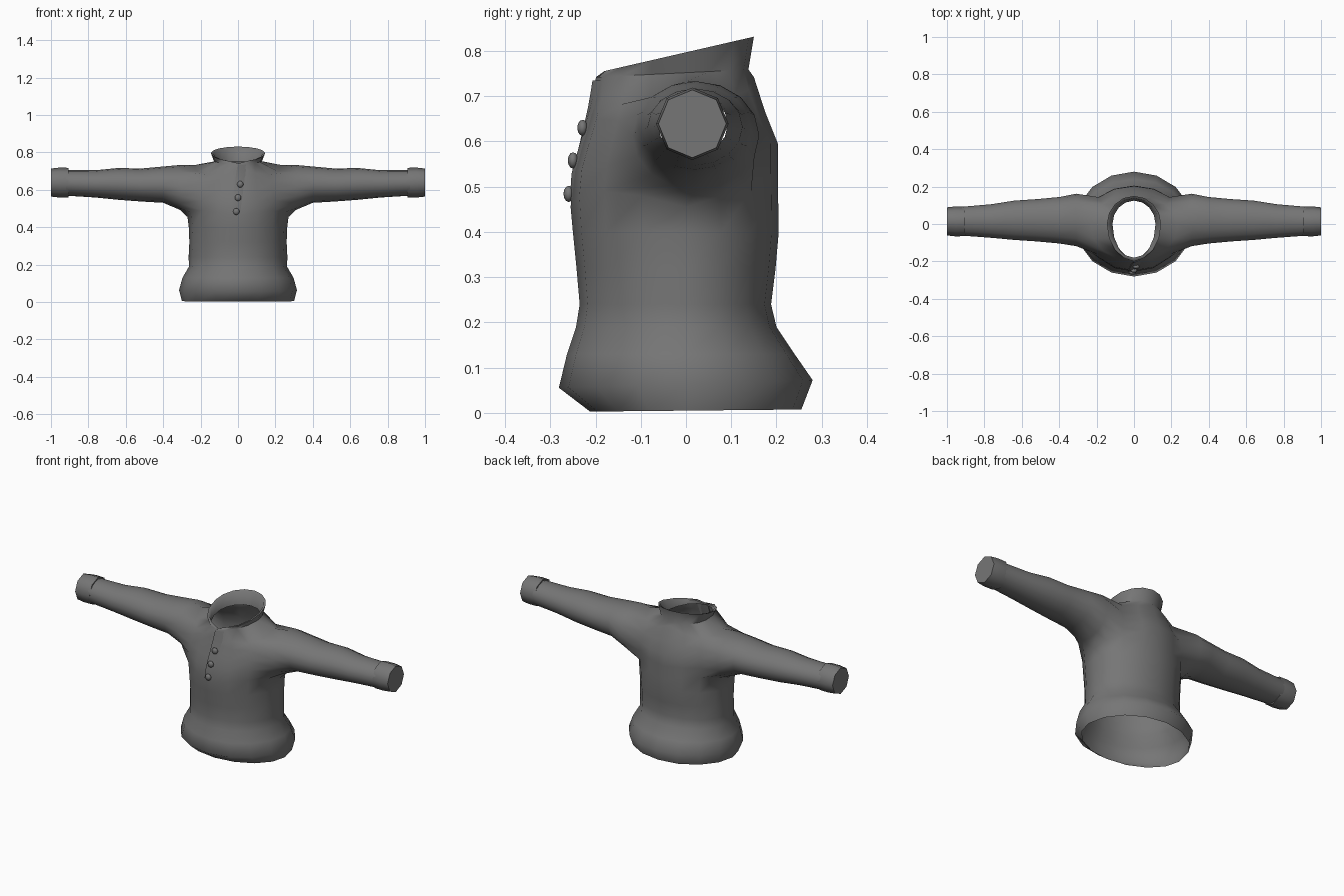
import bpy, bmesh, math
from mathutils import Vector
from mathutils.bvhtree import BVHTree

if "Cube" in bpy.data.objects:
    bpy.data.objects.remove(bpy.data.objects["Cube"])

wool = bpy.data.materials.new("grey_wool")
wool.diffuse_color = (0.18, 0.18, 0.18, 1)
wool.use_nodes = True
wool.node_tree.nodes["Principled BSDF"].inputs["Base Color"].default_value = wool.diffuse_color
N = 16  # columns round the body


def finish(name, bm, angle=50):
    bmesh.ops.recalc_face_normals(bm, faces=bm.faces)
    me = bpy.data.meshes.new(name)
    bm.to_mesh(me)
    ob = bpy.data.objects.new(name, me)
    bpy.context.collection.objects.link(ob)
    me.materials.append(wool)
    bpy.ops.object.select_all(action='DESELECT')
    ob.select_set(True)
    bpy.context.view_layer.objects.active = ob
    bpy.ops.object.shade_smooth_by_angle(angle=math.radians(angle))
    return ob


def bridge(bm, a, b):
    n = len(a)
    for i in range(n):
        bm.faces.new((a[i], a[(i + 1) % n], b[(i + 1) % n], b[i]))


# Body rings: height, half width, front y, back y, slope in y, diagonal lift
body = [
    (0.005, 0.300, -0.212, 0.255, 0.01, 0),
    (0.064, 0.315, -0.281, 0.280, 0.03, 0),
    (0.130, 0.297, -0.263, 0.240, 0, 0),
    (0.190, 0.262, -0.243, 0.200, 0, 0),
    (0.240, 0.264, -0.235, 0.188, 0, 0),
    (0.320, 0.260, -0.242, 0.198, 0, 0),
    (0.400, 0.263, -0.250, 0.205, 0, 0),
    (0.455, 0.270, -0.255, 0.204, 0, 0.035),
    (0.530, 0.272, -0.249, 0.203, 0, 0.015),
    (0.595, 0.268, -0.232, 0.203, 0, 0),
    (0.665, 0.260, -0.214, 0.175, 0, -0.02),
    (0.732, 0.235, -0.203, 0.150, 0.07, -0.04),
    (0.752, 0.128, -0.199, 0.138, 0.05, 0),
    (0.797, 0.145, -0.195, 0.150, 0.23, 0),
    (0.793, 0.132, -0.180, 0.137, 0.23, 0),
    (0.745, 0.115, -0.183, 0.125, 0.05, 0),
]
LOW, HIGH = 7, 11  # armhole rows

# Sleeve rings: x, centre y, half depth, centre z, half height
sleeve = [
    (0.31, 0.022, 0.140, 0.613, 0.120),
    (0.40, 0.020, 0.124, 0.628, 0.097),
    (0.52, 0.020, 0.113, 0.626, 0.088),
    (0.64, 0.020, 0.105, 0.632, 0.085),
    (0.76, 0.016, 0.090, 0.632, 0.073),
    (0.92, 0.015, 0.077, 0.637, 0.068),
]

# Body with collar
bm = bmesh.new()
rings = []
for k, (z, rx, yf, yb, slope, lift) in enumerate(body):
    ring = []
    for i in range(N):
        t = 2 * math.pi * i / N
        s = math.sin(t)
        y = s * (yb if s > 0 else -yf)
        h = z + slope * y + lift * abs(math.sin(2 * t))
        if i == 12 and k in (13, 14):
            h -= 0.012  # dip at the collar opening
        ring.append(bm.verts.new((rx * math.cos(t), y, h)))
    rings.append(ring)
for k in range(len(rings) - 1):
    for i in range(N):
        at_arm = (i + 2) % N < 4 or 6 <= i < 10
        if LOW <= k < HIGH and at_arm:
            continue
        j = (i + 1) % N
        bm.faces.new((rings[k][i], rings[k][j], rings[k + 1][j], rings[k + 1][i]))

# Sleeves grown from the armholes
hole = ([(LOW, c) for c in range(-2, 2)] + [(r, 2) for r in range(LOW, HIGH)]
        + [(HIGH, c) for c in range(2, -2, -1)] + [(r, -2) for r in range(HIGH, LOW, -1)])
for side in (1, -1):
    prev = [rings[r][(c if side > 0 else 8 - c) % N] for r, c in hole]
    for x, yc, ry, zc, rz in sleeve:
        ring = []
        for i in range(16):
            t = math.radians(-135 + 22.5 * i)
            ring.append(bm.verts.new((side * x, yc + ry * math.cos(t), zc + rz * math.sin(t))))
        bridge(bm, prev, ring)
        prev = ring
bmesh.ops.delete(bm, geom=[v for v in bm.verts if not v.link_faces], context='VERTS')
finish("sweater_body", bm, 65)
tree = BVHTree.FromBMesh(bm)

# Octagonal cuffs with closed ends
for side, name in ((1, "right_cuff"), (-1, "left_cuff")):
    cuff = bmesh.new()
    prev = None
    for x, r in ((0.905, 0.070), (0.905, 0.079), (0.955, 0.080), (1.0, 0.075)):
        ring = [cuff.verts.new((side * x, 0.014 + r * math.cos(i * math.pi / 4),
                                0.639 + r * math.sin(i * math.pi / 4))) for i in range(8)]
        if prev:
            bridge(cuff, prev, ring)
        prev = ring
    cuff.faces.new(prev)
    finish(name, cuff)


def front_y(x, z):
    hit = tree.ray_cast(Vector((x, -1, z)), Vector((0, 1, 0)))[0]
    return hit.y if hit else -0.2


# Overlapping front flap: raised free edge, other edge sunk into the body
flap = bmesh.new()
grid = []
for k in range(10):
    f = k / 9
    z = 0.47 + 0.265 * f
    left = -0.035 + 0.033 * f ** 1.3
    row = []
    for u, off in ((0, 0.004), (0, -0.007), (0.5, -0.004), (1, 0.002)):
        x = left + 0.06 * u
        row.append(flap.verts.new((x, front_y(x, z) + off, z)))
    grid.append(row)
for a, b in zip(grid, grid[1:]):
    for i in range(3):
        flap.faces.new((a[i], a[i + 1], b[i + 1], b[i]))
finish("front_flap", flap)

# Buttons
for n, (x, z) in enumerate(((0.012, 0.63), (0.0, 0.558), (-0.009, 0.484))):
    b = bmesh.new()
    bmesh.ops.create_uvsphere(b, u_segments=10, v_segments=6, radius=0.018)
    bmesh.ops.scale(b, vec=(1, 0.65, 1), verts=b.verts)
    bmesh.ops.translate(b, vec=(x, front_y(x, z) - 0.008, z), verts=b.verts)
    finish(f"button_{n + 1}", b, 60)
bm.free()
